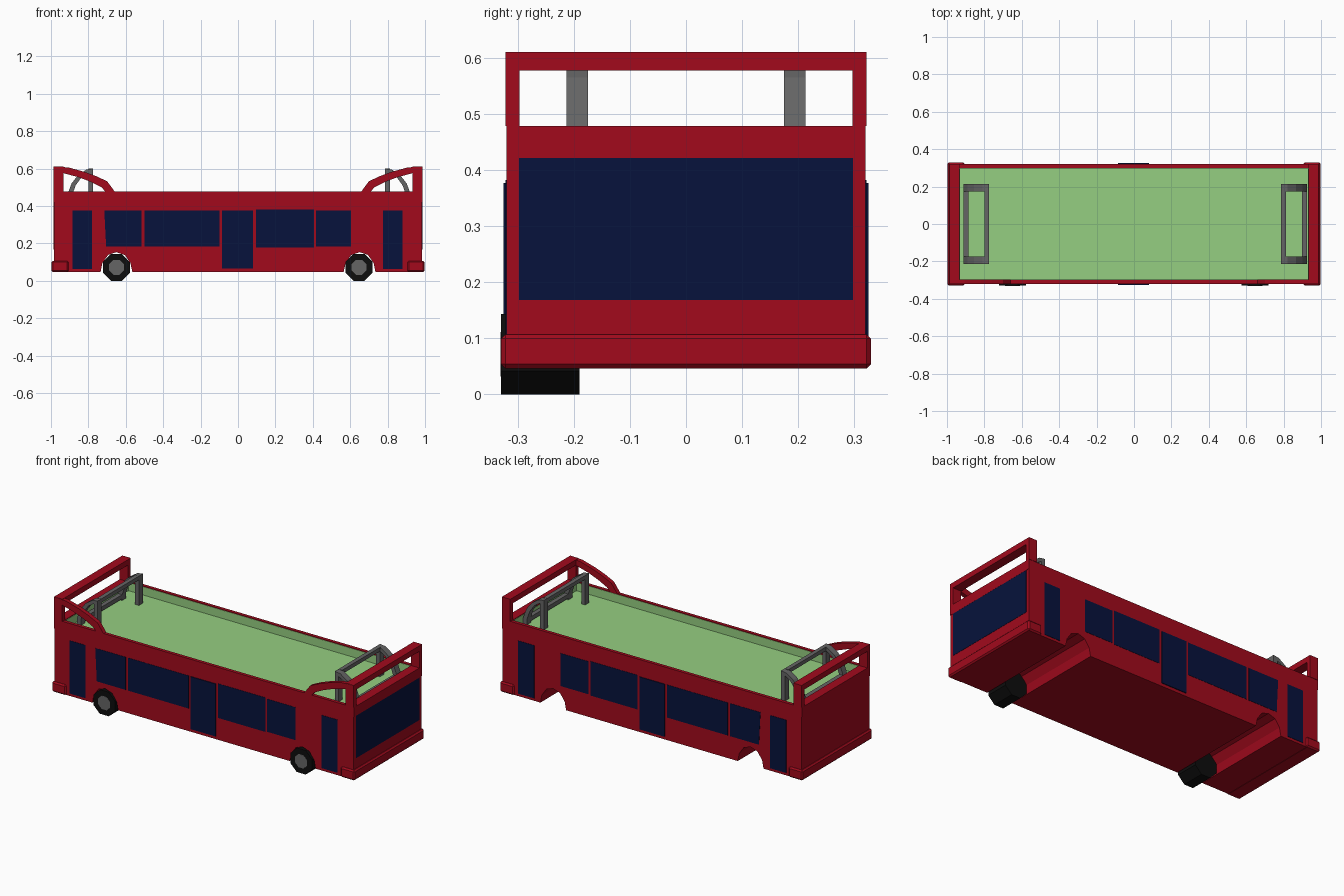
import bpy, bmesh, math

if "Cube" in bpy.data.objects:
    bpy.data.objects.remove(bpy.data.objects["Cube"])


def material(name, r, g, b):
    m = bpy.data.materials.new(name)
    m.diffuse_color = (r, g, b, 1)
    m.use_nodes = True
    m.node_tree.nodes["Principled BSDF"].inputs["Base Color"].default_value = m.diffuse_color
    return m


RED = material("red_paint", 0.36, 0.003, 0.012)
NAVY = material("navy_glass", 0.002, 0.006, 0.045)
GREEN = material("green_deck", 0.30, 0.62, 0.22)
BLACK = material("black_rubber", 0.004, 0.004, 0.004)
GREY = material("grey_metal", 0.13, 0.13, 0.13)


def prism(name, pts, y0, y1, mat):
    """Extrude an (x, z) outline from y0 to y1."""
    bm = bmesh.new()
    face = bm.faces.new([bm.verts.new((x, y0, z)) for x, z in pts])
    ext = bmesh.ops.extrude_face_region(bm, geom=[face])["geom"]
    for v in ext:
        if isinstance(v, bmesh.types.BMVert):
            v.co.y = y1
    bmesh.ops.recalc_face_normals(bm, faces=bm.faces)
    me = bpy.data.meshes.new(name)
    bm.to_mesh(me)
    bm.free()
    me.materials.append(mat)
    ob = bpy.data.objects.new(name, me)
    bpy.context.collection.objects.link(ob)
    return ob


def box(name, x0, x1, y0, y1, z0, z1, mat):
    return prism(name, [(x0, z0), (x1, z0), (x1, z1), (x0, z1)], y0, y1, mat)


def both_sides(name, pts, y0, y1, mat):
    """Same part on the -y and +y sides."""
    prism(name + "_near", pts, -y1, -y0, mat)
    prism(name + "_far", pts, y0, y1, mat)


DECK, RIM, W, L, BASE = 0.425, 0.478, 0.32, 0.985, 0.047

# Lower body with wheel tunnels running the full width
arch = [(-0.085, BASE), (-0.075, 0.095), (-0.045, 0.138), (0, 0.153),
        (0.045, 0.138), (0.075, 0.095), (0.085, BASE)]
outline = [(-L, BASE)]
for cx in (-0.65, 0.65):
    outline += [(cx + x, z) for x, z in arch]
outline += [(L, BASE), (L, DECK - 0.004), (-L, DECK - 0.004)]
prism("body", outline, -W, W, RED)

# Sunken upper deck, its low side walls and their green inner lining
box("deck_floor", -0.932, 0.932, -0.30, 0.30, DECK - 0.004, DECK, GREEN)
both_sides("side_wall", [(-L, DECK - 0.004), (L, DECK - 0.004), (L, RIM), (-L, RIM)],
           0.30, W, RED)
both_sides("wall_lining", [(-0.932, DECK), (0.932, DECK), (0.932, RIM - 0.004),
                           (-0.932, RIM - 0.004)], 0.298, 0.301, GREEN)

# Bus ends: wall top, corner posts, top bar, bumper; curved rails on the near side only
rail = [(0.987, 0.61), (0.907, 0.606), (0.82, 0.582), (0.76, 0.56), (0.70, 0.532),
        (0.66, 0.478), (0.71, 0.478), (0.73, 0.50), (0.785, 0.528), (0.85, 0.553),
        (0.932, 0.575), (0.932, 0.478), (0.987, 0.478)]
hoop = [(0.775, DECK), (0.775, 0.60), (0.81, 0.595), (0.855, 0.565),
        (0.89, 0.52), (0.912, 0.46), (0.912, DECK), (0.886, DECK), (0.886, 0.46),
        (0.868, 0.51), (0.837, 0.553), (0.80, 0.577), (0.80, DECK)]
for s, end in ((-1, "rear"), (1, "front")):
    xa, xb = sorted((s * 0.932, s * 0.987))
    box(end + "_wall_top", xa, xb, -W, W, DECK - 0.004, RIM, RED)
    box(end + "_top_bar", xa, xb, -W, W, 0.577, 0.61, RED)
    prism(end + "_curved_rail", [(s * x, z) for x, z in rail], -0.322, -0.297, RED)
    box(end + "_far_post", xa, xb, 0.297, 0.322, RIM, 0.61, RED)
    xa, xb = sorted((s * 0.930, s * 0.933))
    box(end + "_wall_lining", xa, xb, -0.30, 0.30, DECK, RIM - 0.004, GREEN)
    xa, xb = sorted((s * 0.905, s * 0.997))
    bumper = box(end + "_bumper", xa, xb, -0.33, 0.33, BASE - 0.001, 0.107, RED)
    bev = bumper.modifiers.new("bevel", "BEVEL")
    bev.width, bev.segments = 0.008, 1
    # End panel: glass at the front, painted at the rear
    xa, xb = sorted((s * 0.98, s * 0.9865))
    box(end + "_panel", xa, xb, -0.298, 0.298, 0.168, 0.425, NAVY if s > 0 else RED)

    # Grey roll hoop: two curved side frames joined by two cross bars
    shift = 0.012 if s > 0 else 0
    both_sides(end + "_hoop_frame", [(s * x + shift, z) for x, z in hoop],
               0.175, 0.213, GREY)
    for part, x0, x1, z0, z1 in (("top", 0.775, 0.80, 0.577, 0.60),
                                 ("foot", 0.886, 0.912, 0.435, 0.46)):
        xa, xb = sorted((s * x0 + shift, s * x1 + shift))
        box(f"{end}_hoop_{part}_bar", xa, xb, -0.18, 0.18, z0, z1, GREY)

# Side glazing: left bottom, right bottom, right top, left top, z range, outer y
panes = [("end_door_rear", -0.885, -0.78, -0.78, -0.885, 0.062, 0.377, 0.322),
         ("window_a", -0.705, -0.515, -0.515, -0.715, 0.182, 0.377, 0.3215),
         ("window_b", -0.50, -0.10, -0.10, -0.50, 0.182, 0.377, 0.3215),
         ("middle_door", -0.085, 0.08, 0.08, -0.085, 0.065, 0.377, 0.325),
         ("window_c", 0.095, 0.405, 0.405, 0.095, 0.178, 0.382, 0.3215),
         ("window_d", 0.417, 0.603, 0.603, 0.417, 0.182, 0.377, 0.3215),
         ("end_door_front", 0.775, 0.88, 0.88, 0.775, 0.062, 0.377, 0.322)]
for name, a, b, c, d, z0, z1, y in panes:
    both_sides(name, [(a, z0), (b, z0), (c, z1), (d, z1)], 0.315, y, NAVY)


# Octagonal wheels, on the near side only
def octagon(cx, cz, r):
    return [(cx + r * math.cos(math.pi / 8 + i * math.pi / 4),
             cz + r * math.sin(math.pi / 8 + i * math.pi / 4)) for i in range(8)]


for cx, end in ((-0.65, "rear"), (0.647, "front")):
    prism(end + "_tyre", octagon(cx, 0.0715, 0.0774), -0.33, -0.19, BLACK)
    prism(end + "_hub", octagon(cx, 0.0715, 0.043), -0.331, -0.32, GREY)
